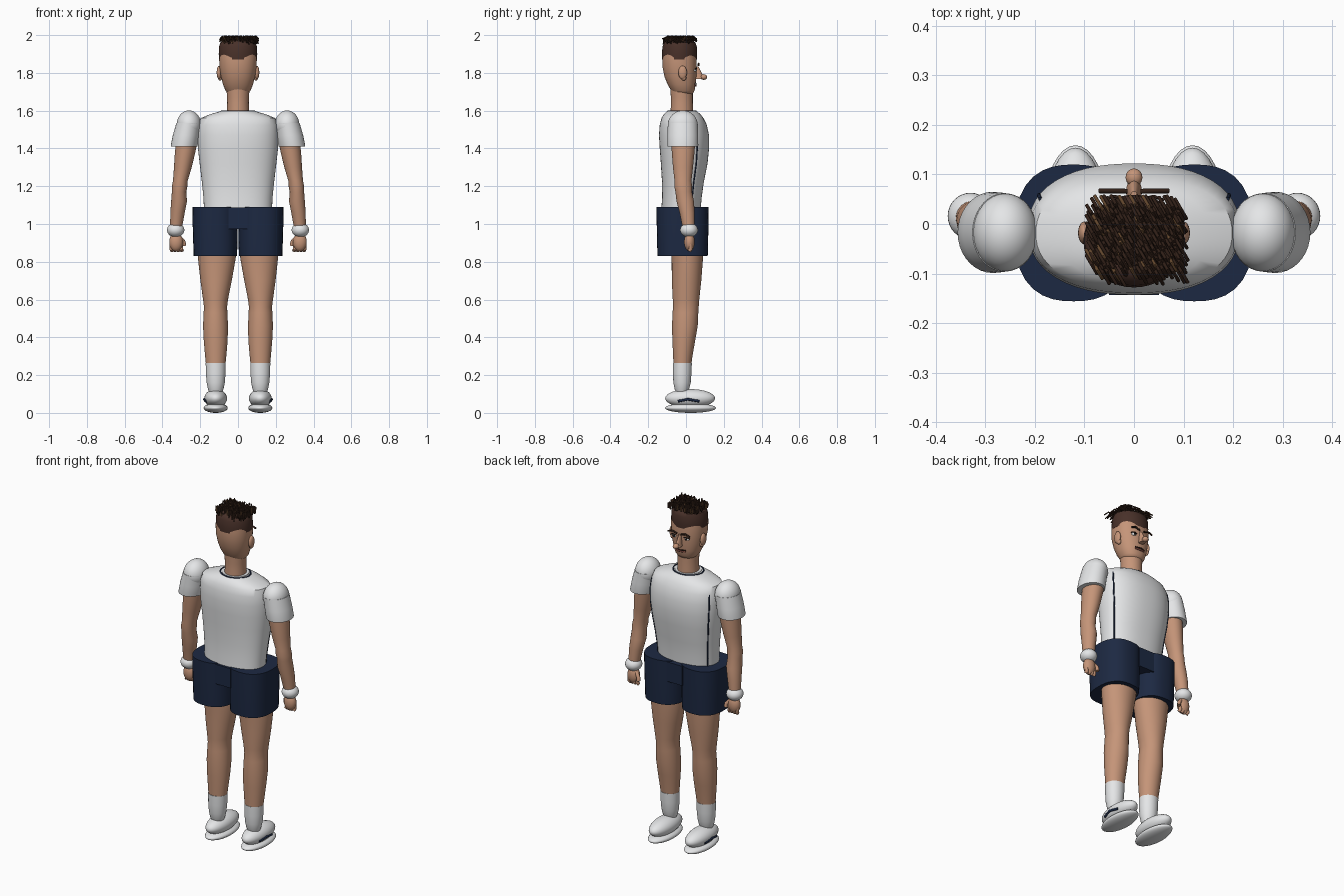
import bpy, bmesh, math, random
from mathutils import Vector

cube = bpy.data.objects.get("Cube")
if cube:
    bpy.data.objects.remove(cube)
random.seed(4)


def material(name, r, g, b):
    m = bpy.data.materials.new(name)
    m.use_nodes = True
    m.diffuse_color = (r, g, b, 1)
    bsdf = next(n for n in m.node_tree.nodes if n.type == 'BSDF_PRINCIPLED')
    bsdf.inputs["Base Color"].default_value = (r, g, b, 1)
    return m


SKIN = material("skin", 0.56, 0.30, 0.19)
WHITE = material("white cloth", 0.80, 0.81, 0.82)
NAVY = material("navy cloth", 0.012, 0.022, 0.055)
CAP = material("cropped hair", 0.065, 0.03, 0.022)
DARK = material("dark hair", 0.028, 0.013, 0.008)
LIGHT = material("light hair", 0.12, 0.06, 0.025)
LIP = material("lips", 0.25, 0.08, 0.06)
BLACK = material("pupil", 0.01, 0.008, 0.007)


def finish(ob, mat, angle=40):
    ob.data.materials.append(mat)
    bpy.ops.object.select_all(action='DESELECT')
    ob.select_set(True)
    bpy.context.view_layer.objects.active = ob
    bpy.ops.object.shade_smooth_by_angle(angle=math.radians(angle))
    return ob


def outline(ring, a, power):
    """Point on a superellipse ring given as z, cx, cy, rx, ry."""
    z, cx, cy, rx, ry = ring
    c, s = math.cos(a), math.sin(a)
    k = (abs(c) ** power + abs(s) ** power) ** (-1 / power)
    return Vector((cx + rx * k * c, cy + ry * k * s, z))


def loft(name, rings, mat, n=40, power=2.0):
    bm = bmesh.new()
    loops = [[bm.verts.new(outline(r, math.tau * i / n, power)) for i in range(n)]
             for r in rings]
    for a, b in zip(loops, loops[1:]):
        for i in range(n):
            j = (i + 1) % n
            bm.faces.new((a[i], a[j], b[j], b[i]))
    bm.faces.new(loops[0])
    bm.faces.new(loops[-1])
    bmesh.ops.recalc_face_normals(bm, faces=bm.faces)
    me = bpy.data.meshes.new(name)
    bm.to_mesh(me)
    bm.free()
    ob = bpy.data.objects.new(name, me)
    bpy.context.collection.objects.link(ob)
    return finish(ob, mat)


def ellipsoid(name, center, radii, mat, n=32):
    bpy.ops.mesh.primitive_uv_sphere_add(segments=n, ring_count=n // 2, location=center)
    ob = bpy.context.object
    ob.name = name
    ob.scale = radii
    bpy.ops.object.transform_apply(location=False, rotation=False)
    return finish(ob, mat, 60)


def tubes(name, paths, radius, mat, closed=False):
    cu = bpy.data.curves.new(name, 'CURVE')
    cu.dimensions = '3D'
    cu.bevel_depth = radius
    cu.bevel_resolution = 2
    cu.use_fill_caps = True
    for path in paths:
        sp = cu.splines.new('POLY')
        sp.points.add(len(path) - 1)
        sp.use_cyclic_u = closed
        for p, co in zip(sp.points, path):
            p.co = (*co, 1)
    ob = bpy.data.objects.new(name, cu)
    bpy.context.collection.objects.link(ob)
    bpy.ops.object.select_all(action='DESELECT')
    ob.select_set(True)
    bpy.context.view_layer.objects.active = ob
    bpy.ops.object.convert(target='MESH')
    return finish(bpy.context.object, mat, 50)


def body_rings(rows):
    """Rows of z, half width, back y, front y."""
    return [(z, 0, (b + f) / 2, w, (f - b) / 2) for z, w, b, f in rows]


# Shirt body with collar trim and side piping
shirt = body_rings([
    (1.08, .18, -.13, .078), (1.14, .183, -.127, .083), (1.22, .191, -.127, .094),
    (1.32, .203, -.133, .114), (1.4, .212, -.139, .122), (1.47, .214, -.143, .122),
    (1.525, .21, -.139, .11), (1.56, .198, -.13, .093), (1.58, .15, -.118, .078),
    (1.595, .1, -.102, .06), (1.599, .085, -.095, .05)])
loft("shirt_body", shirt, WHITE, 56, 2.3)
loft("collar", [(1.58, 0, -.022, .078, .073), (1.602, 0, -.022, .074, .07)], WHITE)
tubes("collar_trim", [[outline((1.598, 0, -.022, .086, .073), math.tau * i / 40, 2)
                       for i in range(40)]], .004, NAVY, True)
for side, s in (("left", 1), ("right", -1)):
    path = [outline(r, math.radians(30), 2.3) for r in shirt[:7]]
    tubes(side + "_shirt_piping", [[(s * p.x, p.y, p.z) for p in path]], .004, NAVY)

# Neck and head
loft("neck", [(1.57, 0, -.022, .06, .06), (1.64, 0, -.022, .057, .058),
              (1.67, 0, -.022, .058, .058), (1.73, 0, -.024, .062, .06)], SKIN)
loft("head", body_rings([
    (1.683, .035, -.05, .022), (1.69, .054, -.066, .036), (1.705, .066, -.078, .045),
    (1.74, .08, -.098, .051), (1.78, .09, -.114, .055), (1.83, .098, -.124, .057),
    (1.88, .1, -.126, .056), (1.92, .098, -.122, .052)]), SKIN, 40, 2.2)
loft("cropped_hair", body_rings([
    (1.872, .101, -.127, .057), (1.9, .102, -.128, .059), (1.94, .1, -.124, .057),
    (1.96, .094, -.116, .05), (1.972, .075, -.1, .03), (1.976, .03, -.06, 0)]), CAP)

# Combed strands on the crown
strands = {"dark": [], "light": []}
for i in range(22):
    for j in range(11):
        x = -.095 + i * .0085 + random.uniform(-.003, .003)
        y = .054 - j * .013 + random.uniform(-.004, .004)
        if (x / .1) ** 4 + ((y + .015) / .085) ** 4 > 1:
            continue
        l = random.uniform(.035, .055)
        top = random.uniform(1.982, 1.996)
        key = "light" if random.random() < .1 else "dark"
        strands[key].append([(x, y, top - .016), (x + l * .25, y - l * .43, top),
                             (x + l * .5, y - l * .86, top - random.uniform(.01, .035))])
tubes("dark_strands", strands["dark"], .0035, DARK)
tubes("light_strands", strands["light"], .0035, LIGHT)

# Face
ellipsoid("nose_tip", (0, .094, 1.778), (.017, .018, .015), SKIN, 20)
loft("nose_bridge", [(1.768, 0, .065, .016, .028), (1.785, 0, .062, .013, .028),
                     (1.835, 0, .052, .008, .014)], SKIN, 20)
tubes("mouth", [[(-.03, .044, 1.735), (-.015, .051, 1.732), (.015, .051, 1.732),
                 (.03, .044, 1.735)]], .005, LIP)
tubes("upper_lip_line", [[(-.032, .046, 1.742), (0, .055, 1.741), (.032, .046, 1.742)]],
      .0035, DARK)
for side, s in (("left", 1), ("right", -1)):
    tubes(side + "_eyebrow", [[(s * .014, .066, 1.84), (s * .045, .067, 1.849),
                               (s * .07, .067, 1.84)]], .005, DARK)
    ellipsoid(side + "_eye", (s * .04, .046, 1.814), (.016, .011, .009), WHITE, 16)
    ellipsoid(side + "_pupil", (s * .04, .053, 1.814), (.007, .006, .007), BLACK, 16)
    tubes(side + "_eyelid", [[(s * .022, .052, 1.82), (s * .04, .056, 1.825),
                              (s * .06, .048, 1.819)]], .003, DARK)
    ellipsoid(side + "_ear", (s * .1, -.018, 1.802), (.013, .023, .036), SKIN, 20)
    ellipsoid(side + "_earlobe", (s * .095, -.012, 1.775), (.011, .014, .016), SKIN, 16)

# Shorts gusset
bpy.ops.mesh.primitive_cube_add(size=1, location=(0, -.018, 1.03))
gusset = bpy.context.object
gusset.name = "shorts_gusset"
gusset.scale = (.1, .25, .115)
finish(gusset, NAVY)

for side, s in (("left", 1), ("right", -1)):
    def limb(name, rows, mat, power=2.0):
        return loft(side + name, [(z, s * x, y, rx, ry) for z, x, y, rx, ry in rows],
                    mat, 36, power)

    def ball(name, c, r, mat):
        return ellipsoid(side + name, (s * c[0], c[1], c[2]), r, mat)

    # Arm and sleeve
    ball("_shoulder", (.26, -.017, 1.525), (.065, .079, .076), WHITE)
    limb("_sleeve", [(1.41, .286, -.017, .07, .081), (1.415, .285, -.017, .071, .082),
                     (1.47, .275, -.017, .07, .081), (1.535, .261, -.017, .065, .079)], WHITE)
    limb("_arm", [(1.44, .27, -.015, .056, .064), (1.38, .28, -.015, .054, .06),
                  (1.3, .292, -.016, .047, .053), (1.23, .305, -.016, .039, .045),
                  (1.2, .309, -.015, .041, .047), (1.17, .312, -.012, .038, .044),
                  (1.12, .312, -.004, .042, .046), (1.06, .32, .006, .038, .04),
                  (.96, .33, .016, .03, .03)], SKIN)
    ball("_wristband", (.33, .016, .968), (.046, .047, .038), WHITE)

    # Hand with curled fingers
    ball("_palm", (.328, .018, .905), (.036, .028, .05), SKIN)
    fingers = [[(s * (.352 - .017 * k), .022, .9), (s * (.352 - .017 * k), .026, .868),
                (s * (.348 - .017 * k), .018, .858)] for k in range(4)]
    tubes(side + "_fingers", fingers, .0105, SKIN)
    tubes(side + "_thumb", [[(s * .305, .025, .925), (s * .287, .034, .905),
                             (s * .285, .036, .885)]], .011, SKIN)

    # Shorts leg
    limb("_shorts_leg", [(.83, .12, -.018, .115, .133), (.9, .12, -.018, .117, .135),
                         (1.0, .122, -.018, .118, .137), (1.09, .122, -.018, .119, .138)],
         NAVY, 2.5)

    # Leg
    limb("_leg", [(.9, .112, .005, .104, .088), (.82, .112, .007, .1, .083),
                  (.7, .116, .003, .083, .078), (.6, .119, 0, .066, .07),
                  (.56, .119, -.001, .061, .068), (.53, .119, -.003, .063, .068),
                  (.46, .119, -.006, .066, .068), (.38, .118, -.012, .063, .06),
                  (.3, .118, -.017, .056, .051), (.24, .118, -.02, .05, .046)], SKIN)

    # Sock
    limb("_sock", [(.1, .118, -.022, .03, .028), (.125, .118, -.022, .041, .038),
                   (.16, .118, -.021, .048, .046), (.21, .118, -.02, .052, .049),
                   (.265, .118, -.019, .053, .05)], WHITE)

    # Shoe
    ball("_shoe_upper", (.118, .022, .077), (.06, .132, .049), WHITE)
    ball("_shoe_sole", (.118, .024, .026), (.064, .135, .026), WHITE)
    tubes(side + "_shoe_stripe", [[(s * .168, -.042, .062), (s * .178, .01, .072),
                                   (s * .171, .07, .062)]], .007, NAVY)
